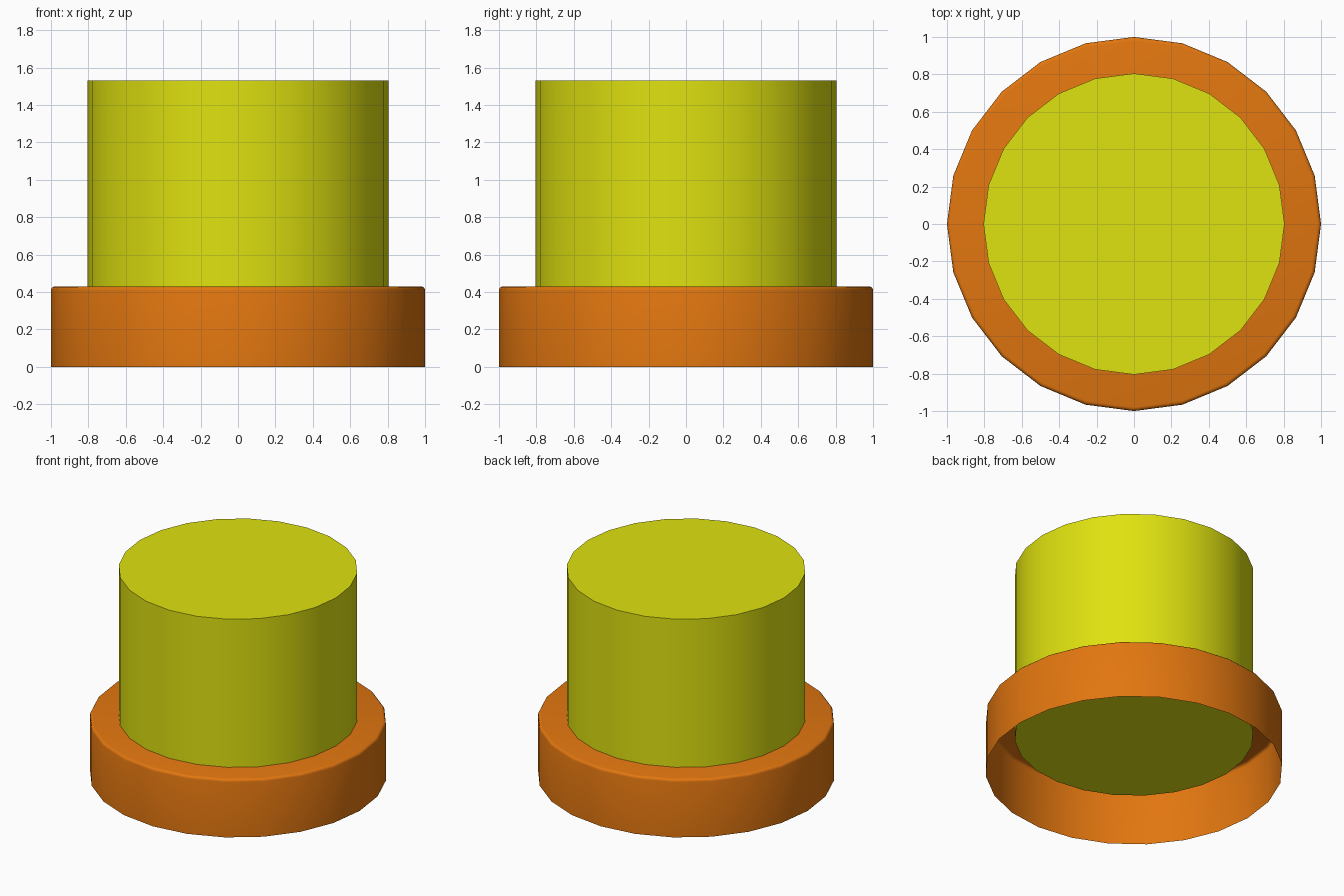
import bpy, bmesh, math

if "Cube" in bpy.data.objects:
    bpy.data.objects.remove(bpy.data.objects["Cube"])

SIDES = 24


def material(name, rgb):
    m = bpy.data.materials.new(name)
    m.diffuse_color = (*rgb, 1.0)
    m.use_nodes = True
    m.node_tree.nodes["Principled BSDF"].inputs["Base Color"].default_value = m.diffuse_color
    return m


def lathe(name, profile, mat, cap_bottom):
    """Revolve (radius, z) points, capping the top and optionally the bottom."""
    bm = bmesh.new()
    rings = []
    for r, z in profile:
        rings.append([bm.verts.new((r * math.cos(a), r * math.sin(a), z))
                      for a in (2 * math.pi * i / SIDES for i in range(SIDES))])
    for lo, hi in zip(rings, rings[1:]):
        for i in range(SIDES):
            j = (i + 1) % SIDES
            bm.faces.new((lo[i], lo[j], hi[j], hi[i]))
    bm.faces.new(rings[-1])
    if cap_bottom:
        bm.faces.new(rings[0][::-1])
    me = bpy.data.meshes.new(name)
    bm.to_mesh(me)
    bm.free()
    me.materials.append(mat)
    ob = bpy.data.objects.new(name, me)
    bpy.context.collection.objects.link(ob)
    bpy.context.view_layer.objects.active = ob
    ob.select_set(True)
    bpy.ops.object.shade_smooth_by_angle(angle=math.radians(40))
    ob.select_set(False)
    return ob


orange = material("orange", (0.76, 0.182, 0.005))
yellow = material("yellow", (0.74, 0.76, 0.005))

# Base collar: open underneath, with a small rounded top edge
R, H, B = 1.0, 0.43, 0.02
edge = [(R - B + B * math.cos(a), H - B + B * math.sin(a))
        for a in (math.pi / 2 * k / 3 for k in range(4))]
lathe("base_collar", [(R, 0.0)] + edge, orange, False)

# Plunger: closed cylinder that reaches down inside the collar
lathe("plunger", [(0.805, 0.267), (0.805, 1.53)], yellow, True)
